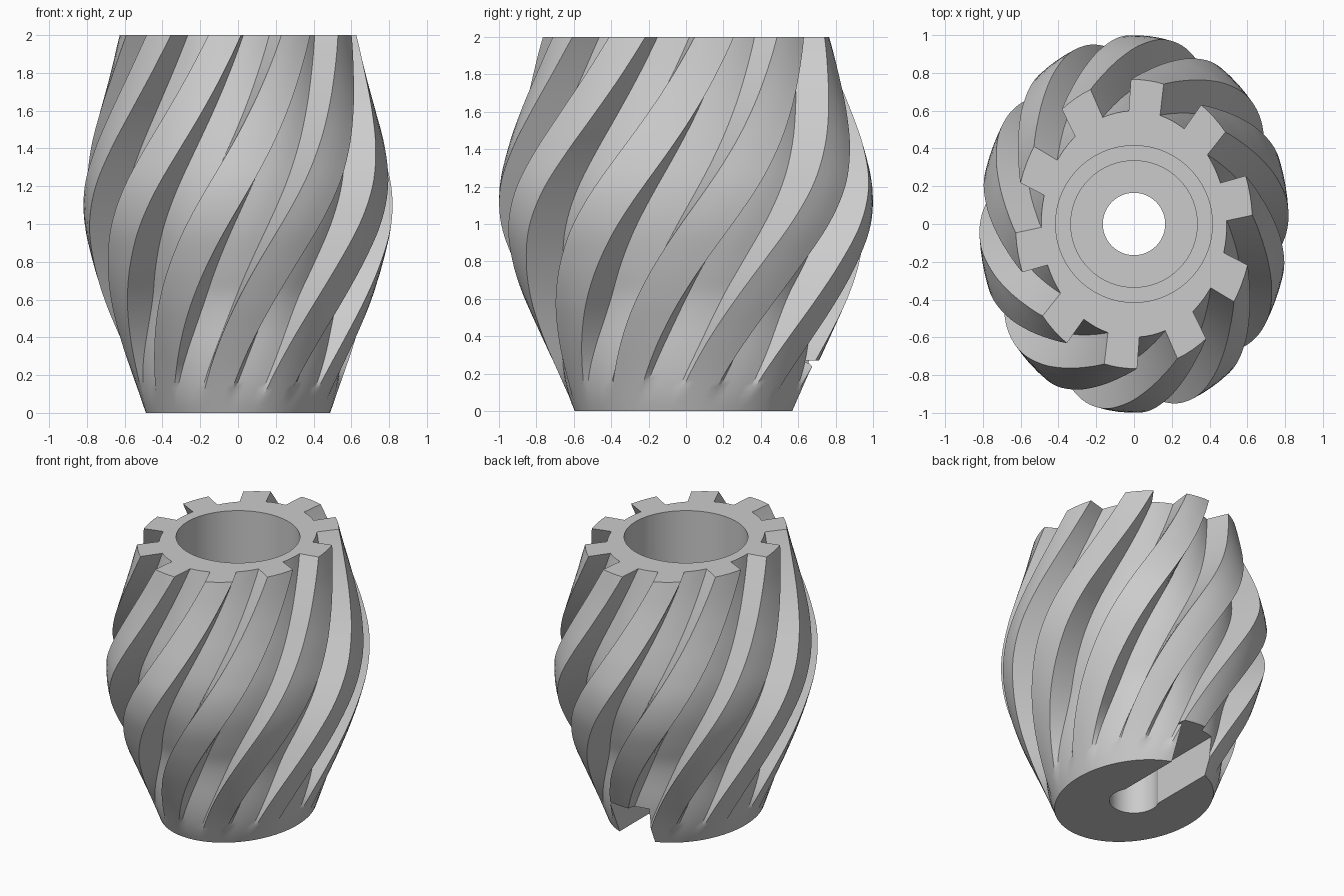
import bpy, bmesh, math
from mathutils import Vector

cube = bpy.data.objects.get("Cube")
if cube:
    bpy.data.objects.remove(cube, do_unlink=True)

grey = bpy.data.materials.new("light grey")
grey.use_nodes = True
grey.diffuse_color = (0.6, 0.6, 0.6, 1)
grey.node_tree.nodes["Principled BSDF"].inputs["Base Color"].default_value = (0.6, 0.6, 0.6, 1)

RIBS, TWIST, SQUASH, HEIGHT, RINGS = 10, 41, 0.82, 2.0, 60
PROFILE = [(0, .595), (.2, .68), (.4, .772), (.6, .862), (.8, .937), (1.0, .99), (1.2, .996),
           (1.4, .953), (1.6, .888), (1.8, .822), (2, .765)]


def barrel_radius(z):
    """Smooth interpolation through the evenly spaced profile."""
    r = [p[1] for p in PROFILE]
    u = z / HEIGHT * (len(r) - 1)
    i = min(int(u), len(r) - 2)
    t = u - i
    b, c = r[i], r[i + 1]
    a = r[i - 1] if i else 2 * b - c
    d = r[i + 2] if i + 2 < len(r) else 2 * c - b
    return b + 0.5 * t * (c - a + t * (2*a - 5*b + 4*c - d + t * (3 * (b - c) + d - a)))


def groove_depth(z):
    """Grooves fade out towards the foot."""
    t = max(0, min(1, (z - 0.02) / 0.65))
    return 0.217 * barrel_radius(z) * t * t * (3 - 2 * t)


def finish(bm, name):
    bmesh.ops.recalc_face_normals(bm, faces=bm.faces)
    mesh = bpy.data.meshes.new(name)
    bm.to_mesh(mesh)
    bm.free()
    obj = bpy.data.objects.new(name, mesh)
    obj.data.materials.append(grey)
    bpy.context.collection.objects.link(obj)
    return obj


def loft(rings, name):
    """Closed solid skinned over equal rings of points."""
    bm = bmesh.new()
    rows = [[bm.verts.new(p) for p in ring] for ring in rings]
    n = len(rows[0])
    for low, high in zip(rows, rows[1:]):
        for k in range(n):
            bm.faces.new((low[k], low[(k + 1) % n], high[(k + 1) % n], high[k]))
    bm.faces.new(rows[0][::-1])
    bm.faces.new(rows[-1])
    return finish(bm, name)


# Twisted ribbed barrel: each rib is a land followed by a groove floor
def section(z):
    land, floor = barrel_radius(z), barrel_radius(z) - groove_depth(z)
    steps = [(a, land) for a in (-8, -4, 0, 4, 8)] + [(a, floor) for a in (9.8, 14, 18, 22, 26.2)]
    points = []
    for k in range(RIBS):
        for a, r in steps:
            t = math.radians(11.5 + k * 360 / RIBS + a - TWIST * (HEIGHT - z))
            points.append(Vector((SQUASH * r * math.cos(t), r * math.sin(t), z)))
    return points


barrel = loft([section(HEIGHT * i / RINGS) for i in range(RINGS + 1)], "ribbed_barrel")


# Stepped bore: cup, ledge, and hole through the foot
def circle(r, z, n=64):
    return [(r * math.cos(math.tau * k / n), r * math.sin(math.tau * k / n), z) for k in range(n)]


bore = loft([circle(r, z) for r, z in
             ((.165, -.1), (.165, .33), (.335, .33), (.335, .45), (.415, .45), (.415, 2.1))],
            "bore_cutter")

# Slot in the foot, running from the hole out through the back
bm = bmesh.new()
bmesh.ops.create_cube(bm, size=1)
for v in bm.verts:
    v.co = Vector((v.co.x * 0.29, v.co.y * 1.2 + 0.6, v.co.z * 0.37 + 0.085))
slot = finish(bm, "slot_cutter")

bpy.context.view_layer.objects.active = barrel
for cutter in (bore, slot):
    cutter.hide_render = True
    mod = barrel.modifiers.new("cut", "BOOLEAN")
    mod.operation, mod.solver, mod.object = "DIFFERENCE", "EXACT", cutter
    bpy.ops.object.modifier_apply(modifier=mod.name)
    bpy.data.objects.remove(cutter, do_unlink=True)

bpy.ops.object.select_all(action="DESELECT")
barrel.select_set(True)
bpy.ops.object.shade_smooth_by_angle(angle=math.radians(30))
